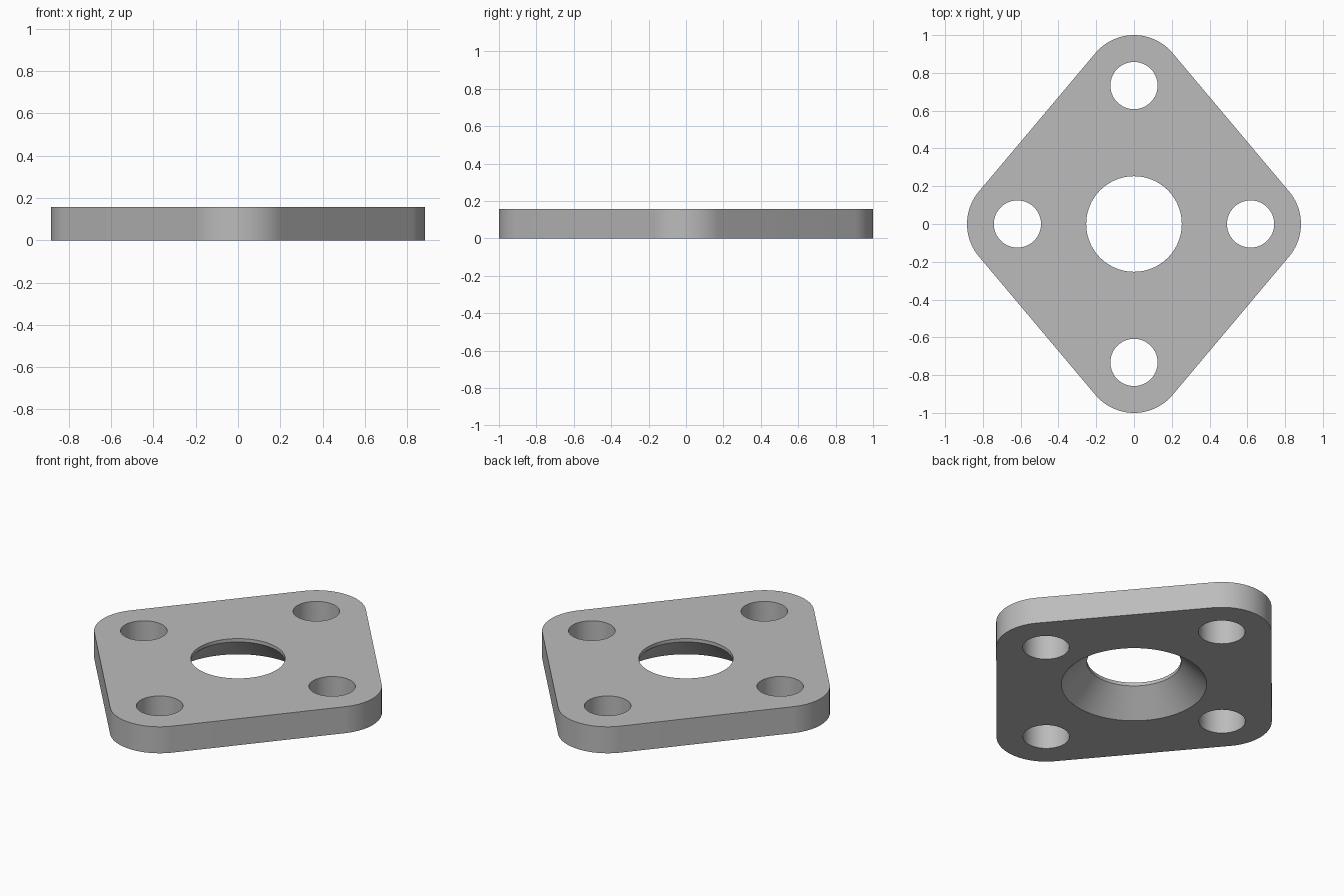
import bpy, bmesh
from math import sin, cos, tau, atan2, pi, radians

cube = bpy.data.objects.get("Cube")
if cube:
    bpy.data.objects.remove(cube)

THICK = 0.157
HOLE_X, HOLE_Y = 0.617, 0.733
CORNER_R, HOLE_R, BORE_R = 0.267, 0.125, 0.253
LIP = 0.02
SINK_R = BORE_R + THICK - LIP


def circle(cx, cy, r, n=64):
    return [(cx + r * cos(tau * i / n), cy + r * sin(tau * i / n)) for i in range(n)]


def rounded_diamond(steps=24):
    """Four corner arcs joined by straight tangent edges."""
    a = atan2(HOLE_X, HOLE_Y)            # direction of the upper right edge normal
    corners = [(HOLE_X, 0, -a, a), (0, HOLE_Y, a, pi - a),
               (-HOLE_X, 0, pi - a, pi + a), (0, -HOLE_Y, pi + a, tau - a)]
    return [(cx + CORNER_R * cos(s + (e - s) * i / steps),
             cy + CORNER_R * sin(s + (e - s) * i / steps))
            for cx, cy, s, e in corners for i in range(steps + 1)]


bm = bmesh.new()
bottom_edges, top_edges = [], []


def wall(*rings):
    """Join (points, height) rings from bottom to top; keep the end edges for the caps."""
    loops = [[bm.verts.new((x, y, z)) for x, y in pts] for pts, z in rings]
    n = len(loops[0])
    for low, high in zip(loops, loops[1:]):
        for i in range(n):
            j = (i + 1) % n
            bm.faces.new((low[i], low[j], high[j], high[i]))
    for loop, store in ((loops[0], bottom_edges), (loops[-1], top_edges)):
        store.extend(bm.edges.get((loop[i], loop[(i + 1) % n])) for i in range(n))


# Outer rim
outline = rounded_diamond()
wall((outline, 0), (outline, THICK))

# Four bolt holes
for cx, cy in ((HOLE_X, 0), (-HOLE_X, 0), (0, HOLE_Y), (0, -HOLE_Y)):
    hole = circle(cx, cy, HOLE_R)
    wall((hole, 0), (hole, THICK))

# Centre bore, countersunk from below with a thin straight lip on top
bore = circle(0, 0, BORE_R, 96)
wall((circle(0, 0, SINK_R, 96), 0), (bore, THICK - LIP), (bore, THICK))

# Flat bottom and top
for edges, z in ((bottom_edges, -1), (top_edges, 1)):
    bmesh.ops.triangle_fill(bm, edges=edges, use_beauty=True, normal=(0, 0, z))
bmesh.ops.recalc_face_normals(bm, faces=bm.faces)

mesh = bpy.data.meshes.new("flange_plate")
bm.to_mesh(mesh)
bm.free()
plate = bpy.data.objects.new("flange_plate", mesh)
bpy.context.collection.objects.link(plate)

# Plain grey metal
grey = bpy.data.materials.new("grey")
grey.use_nodes = True
colour = (0.5, 0.5, 0.5, 1)
grey.diffuse_color = colour
grey.node_tree.nodes["Principled BSDF"].inputs["Base Color"].default_value = colour
mesh.materials.append(grey)

bpy.context.view_layer.objects.active = plate
plate.select_set(True)
bpy.ops.object.shade_smooth_by_angle(angle=radians(30))
